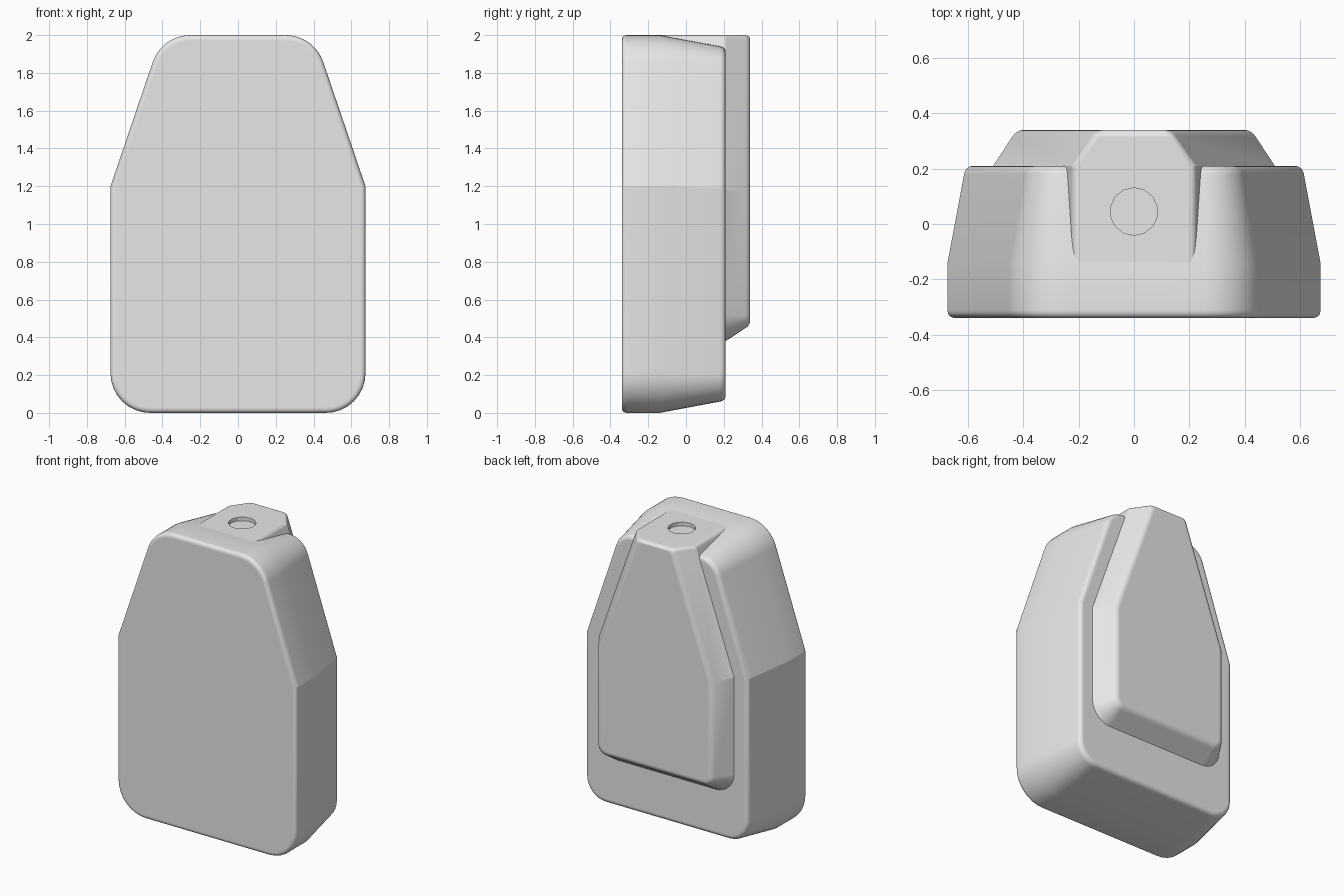
import bpy, bmesh, math
from mathutils import Vector

cube = bpy.data.objects.get("Cube")
if cube:
    bpy.data.objects.remove(cube, do_unlink=True)

grey = bpy.data.materials.new("plain_grey")
grey.use_nodes = True
colour = (0.8, 0.8, 0.8, 1)
grey.diffuse_color = colour
grey.node_tree.nodes["Principled BSDF"].inputs["Base Color"].default_value = colour


def fillet(prev, corner, nxt, radius, steps=8):
    """Points of a round corner between two straight edges."""
    a, b = (prev - corner).normalized(), (nxt - corner).normalized()
    half = a.angle(b) / 2
    centre = corner + (a + b).normalized() * radius / math.sin(half)
    start = corner + a * radius / math.tan(half) - centre
    end = corner + b * radius / math.tan(half) - centre
    sweep = math.pi - 2 * half
    return [centre + (start * math.sin(sweep * (1 - i / steps))
                      + end * math.sin(sweep * i / steps)) / math.sin(sweep)
            for i in range(steps + 1)]


def outline(width, bottom, shoulder, top, slope, r_low, r_top, inset, drop):
    """Closed x-z outline with sloping shoulders, moved inward by inset."""
    k = math.hypot(1, slope)
    w, low, high = width - inset, bottom + inset, top - drop
    top_x = width - slope * (high - shoulder) - inset * k
    knee = Vector((w, shoulder - inset * (k - 1) / slope))
    foot, head = Vector((w, low)), Vector((top_x, high))
    half = fillet(Vector((0, low)), foot, knee, r_low - inset)
    half.append(knee)
    half += fillet(knee, head, Vector((0, high)), r_top)
    return half + [Vector((-p.x, p.y)) for p in reversed(half)]


def rim(start, corner, end, steps=10):
    """Rounded edge as (y, inset) pairs."""
    a, b, c = Vector(start), Vector(corner), Vector(end)
    return [a * (1 - t) ** 2 + b * 2 * t * (1 - t) + c * t * t
            for t in (i / steps for i in range(steps + 1))]


def loft(name, sections):
    """Skin a list of (y, outline) sections and cap both ends."""
    bm = bmesh.new()
    rings = [[bm.verts.new((p.x, y, p.y)) for p in pts] for y, pts in sections]
    n = len(rings[0])
    for r, s in zip(rings, rings[1:]):
        for i in range(n):
            j = (i + 1) % n
            bm.faces.new((r[i], r[j], s[j], s[i]))
    bm.faces.new(rings[0])
    bm.faces.new(rings[-1])
    bmesh.ops.recalc_face_normals(bm, faces=bm.faces)
    mesh = bpy.data.meshes.new(name)
    bm.to_mesh(mesh)
    bm.free()
    mesh.materials.append(grey)
    obj = bpy.data.objects.new(name, mesh)
    bpy.context.collection.objects.link(obj)
    return obj


# Main body: straight front half, tapering back half, rounded rims
path = rim((-0.34, 0.03), (-0.34, 0), (-0.31, 0))
path.append(Vector((-0.14, 0)))
path += rim((0.18, 0.06), (0.21, 0.066), (0.21, 0.095))
body = loft("main_body", [
    (y, outline(0.675, 0, 1.2, 2, 0.34, 0.21, 0.21 - d, d, d)) for y, d in path])

# Back pocket: flat top level with the body, chamfered sides
path = [Vector((-0.14, 0)), Vector((0.21, 0))]
path += rim((0.315, 0.069), (0.34, 0.085), (0.34, 0.11))
pocket = loft("back_pocket", [
    (y, outline(0.51, 0.38, 1.18, 2, 0.354, 0.14, 0.03, d, max(0, d - 0.07) * 0.5))
    for y, d in path])

# Shallow round recess in the top
bpy.ops.mesh.primitive_cylinder_add(vertices=14, radius=0.086, depth=0.05,
                                    location=(0, 0.045, 2))
cutter = bpy.context.object
cutter.name = "recess_cutter"
cutter.hide_render = True
cutter.data.materials.append(grey)

for obj in (body, pocket):
    bpy.ops.object.select_all(action='DESELECT')
    obj.select_set(True)
    bpy.context.view_layer.objects.active = obj
    cut = obj.modifiers.new("recess", 'BOOLEAN')
    cut.operation = 'DIFFERENCE'
    cut.solver = 'EXACT'
    cut.object = cutter
    bpy.ops.object.modifier_apply(modifier=cut.name)
    bpy.ops.object.shade_smooth_by_angle(angle=math.radians(16))
    weighted = obj.modifiers.new("weighted_normals", 'WEIGHTED_NORMAL')
    weighted.keep_sharp = True

bpy.data.objects.remove(cutter, do_unlink=True)
